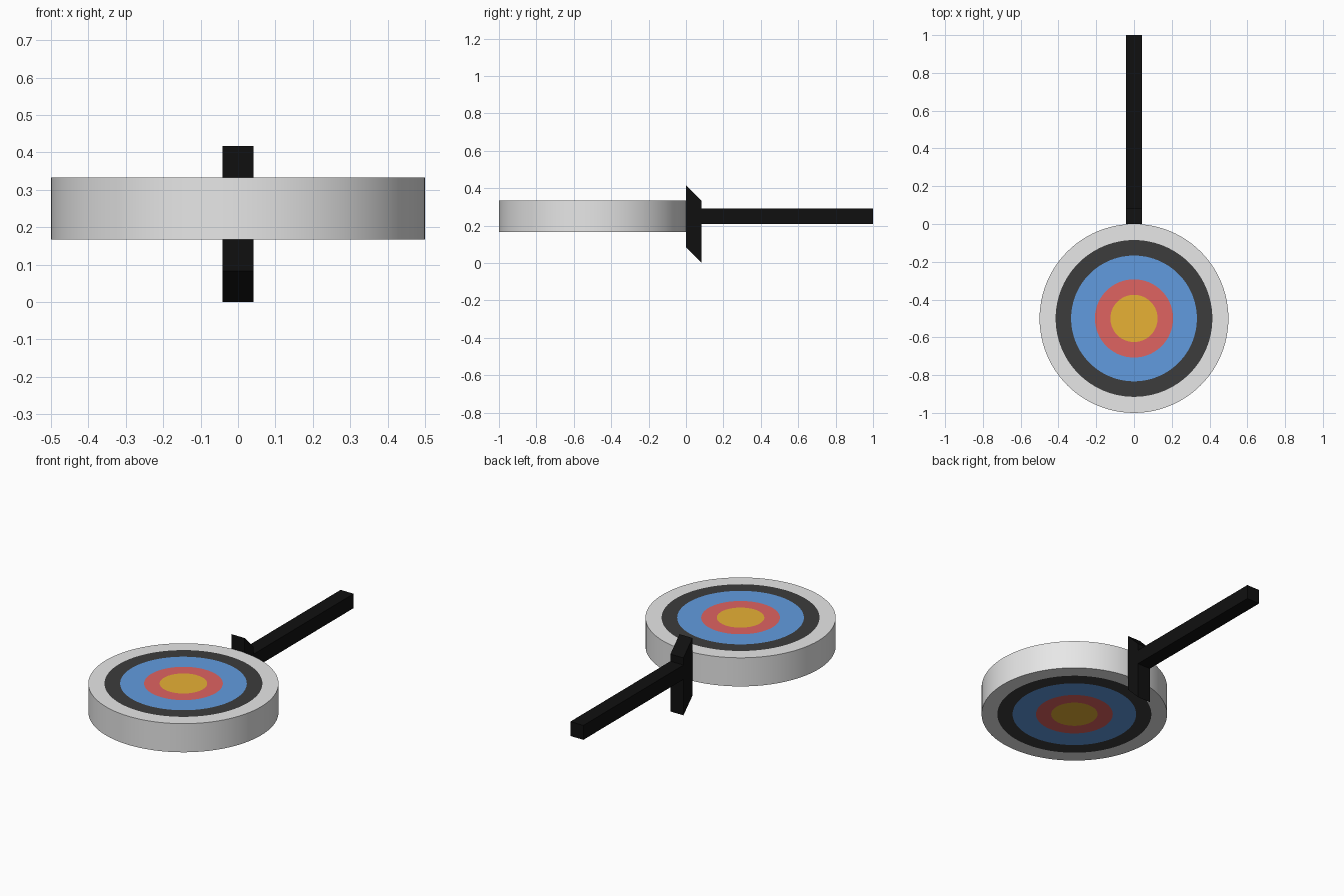
import bpy, bmesh, math
from mathutils import Matrix, Vector

cube = bpy.data.objects.get("Cube")
if cube:
    bpy.data.objects.remove(cube, do_unlink=True)


def material(name, rgb):
    m = bpy.data.materials.new(name)
    m.use_nodes = True
    m.diffuse_color = (*rgb, 1)
    bsdf = next(n for n in m.node_tree.nodes if n.type == 'BSDF_PRINCIPLED')
    bsdf.inputs["Base Color"].default_value = (*rgb, 1)
    return m


gold = material("gold", (0.8, 0.44, 0.036))
red = material("red", (0.74, 0.126, 0.12))
blue = material("blue", (0.12, 0.33, 0.74))
charcoal = material("charcoal", (0.046, 0.046, 0.046))
white = material("white", (0.8, 0.8, 0.8))
black = material("black", (0.005, 0.005, 0.005))


def finish(name, bm, mats):
    bmesh.ops.recalc_face_normals(bm, faces=bm.faces)
    mesh = bpy.data.meshes.new(name)
    bm.to_mesh(mesh)
    bm.free()
    for m in mats:
        mesh.materials.append(m)
    ob = bpy.data.objects.new(name, mesh)
    bpy.context.collection.objects.link(ob)
    return ob


def extruded_profile(name, profile, half_width, mat):
    """Extrude a (y, z) outline across x."""
    bm = bmesh.new()
    face = bm.faces.new([bm.verts.new((-half_width, y, z)) for y, z in profile])
    out = bmesh.ops.extrude_face_region(bm, geom=[face])
    moved = [v for v in out["geom"] if isinstance(v, bmesh.types.BMVert)]
    bmesh.ops.translate(bm, verts=moved, vec=(2 * half_width, 0, 0))
    return finish(name, bm, [mat])


# Target disc: a half section spun round, ringed on both faces
RINGS = [0.125, 0.207, 0.333, 0.415, 0.5]
LOW, HIGH, SEGMENTS = 0.167, 0.333, 96
section = [(0, HIGH)] + [(r, HIGH) for r in RINGS]
section += [(r, LOW) for r in reversed(RINGS)] + [(0, LOW)]
bm = bmesh.new()
verts = [bm.verts.new((r, 0, z)) for r, z in section]
edges = [bm.edges.new(pair) for pair in zip(verts, verts[1:])]
bmesh.ops.spin(bm, geom=verts + edges, cent=(0, 0, 0), axis=(0, 0, 1),
               angle=math.tau, steps=SEGMENTS, use_duplicate=False)
bmesh.ops.remove_doubles(bm, verts=bm.verts, dist=0.0005)
for f in bm.faces:
    reach = max(Vector(v.co.xy).length for v in f.verts)
    f.material_index = next(i for i, r in enumerate(RINGS) if reach < r + 0.001)
bmesh.ops.transform(bm, matrix=Matrix.Translation((0, -0.5, 0)), verts=bm.verts)
disc = finish("target_disc", bm, [gold, red, blue, charcoal, white])
bpy.ops.object.select_all(action='DESELECT')
disc.select_set(True)
bpy.context.view_layer.objects.active = disc
bpy.ops.object.shade_smooth_by_angle(angle=math.radians(30))

# Slanted bracket against the rim
W = 0.0417
extruded_profile("bracket", [(0, 0.083), (0.083, 0), (0.083, 0.333), (0, 0.417)], W, black)

# Square handle
extruded_profile("handle", [(0.083, 0.25 - W), (1, 0.25 - W),
                            (1, 0.25 + W), (0.083, 0.25 + W)], W, black)
